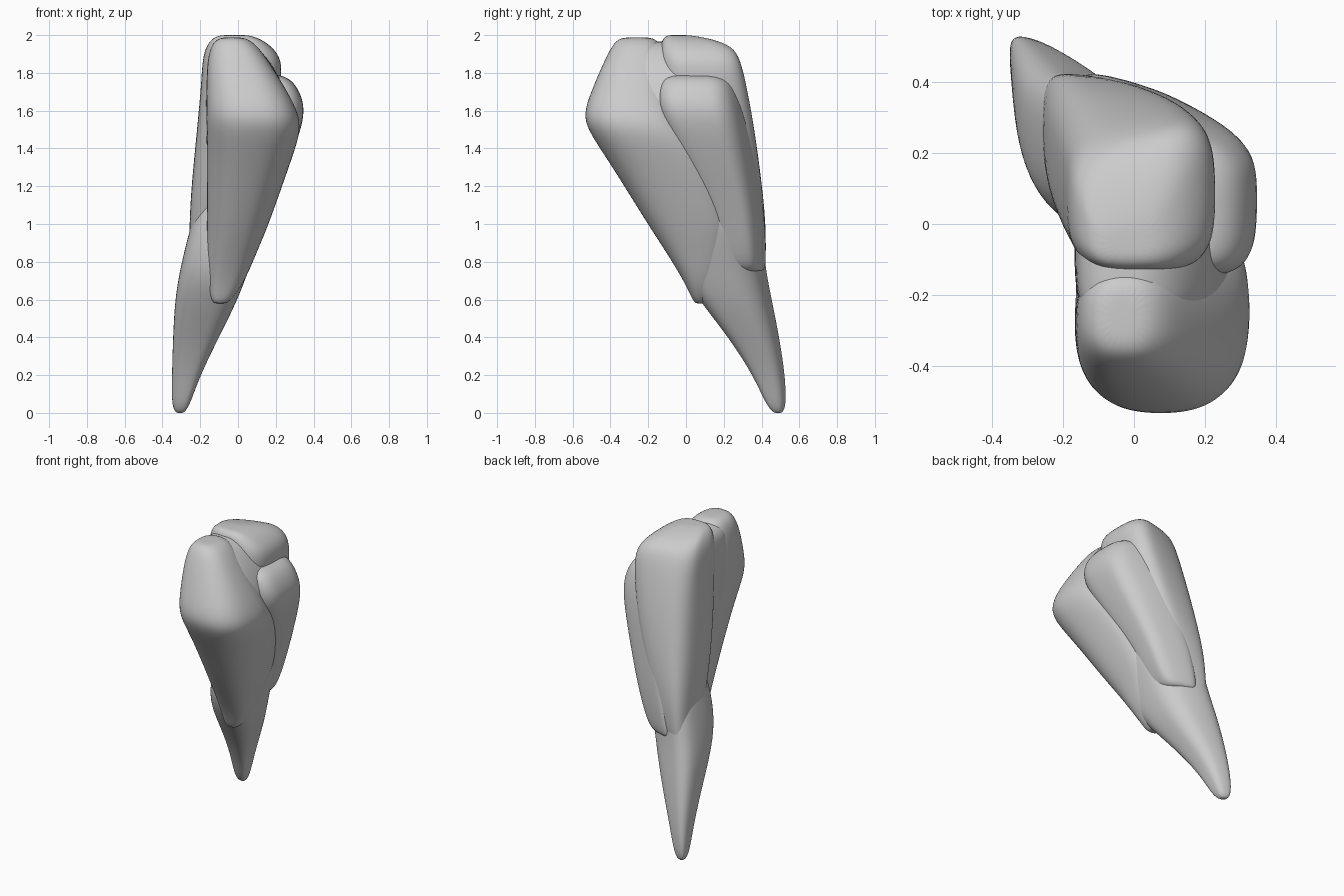
import bpy, bmesh, math

if "Cube" in bpy.data.objects:
    bpy.data.objects.remove(bpy.data.objects["Cube"])

stone = bpy.data.materials.new("stone grey")
stone.use_nodes = True
GREY = (0.6, 0.6, 0.6, 1)
stone.diffuse_color = GREY
stone.node_tree.nodes["Principled BSDF"].inputs["Base Color"].default_value = GREY

SIDES = 24


def fit(values, low, high):
    a, b = min(values), max(values)
    return [low + (v - a) / (b - a) * (high - low) for v in values]


def section(x0, x1, y0, y1, skew, back, power):
    """Rounded outline filling a box; skew slants it all, back only its rear."""
    us, vs = [], []
    for i in range(SIDES):
        t = math.tau * i / SIDES
        c, s = math.cos(t), math.sin(t)
        u = math.copysign(abs(c) ** (2 / power), c)
        v = math.copysign(abs(s) ** (2 / power), s)
        us.append(u)
        vs.append(v + skew * u + back * u * max(v, 0))
    return zip(fit(us, x0, x1), fit(vs, y0, y1))


def lobe(name, levels, skew=0, back=(0, 0), power=2.8):
    """Loft through (z, x0, x1, y0, y1) levels; back runs from bottom to top."""
    bm = bmesh.new()
    rings = []
    for n, (z, *box) in enumerate(levels):
        k = back[0] + (back[1] - back[0]) * n / (len(levels) - 1)
        rings.append([bm.verts.new((x, y, z))
                      for x, y in section(*box, skew, k, power)])
    for low, high in zip(rings, rings[1:]):
        for i in range(SIDES):
            j = (i + 1) % SIDES
            bm.faces.new((low[i], low[j], high[j], high[i]))
    for ring in (rings[0], rings[-1]):
        cap = bm.faces.new(ring)
        bmesh.ops.poke(bm, faces=[cap])
    bmesh.ops.recalc_face_normals(bm, faces=bm.faces[:])
    for f in bm.faces:
        f.smooth = True
    mesh = bpy.data.meshes.new(name)
    bm.to_mesh(mesh)
    bm.free()
    mesh.materials.append(stone)
    ob = bpy.data.objects.new(name, mesh)
    bpy.context.collection.objects.link(ob)
    sub = ob.modifiers.new("soften", "SUBSURF")
    sub.levels = sub.render_levels = 2


# Tapered root that leans back to the tip
lobe("root_spike", [
    (0.0, -.33, -.285, .465, .51),
    (.04, -.352, -.255, .425, .532),
    (.2, -.35, -.20, .355, .525),
    (.4, -.345, -.10, .225, .495),
    (.6, -.335, -.0, .065, .455),
    (.75, -.31, .055, -.03, .425),
    (.9, -.275, .11, -.06, .41),
    (1.05, -.235, .155, -.05, .38),
    (1.2, -.16, .15, .0, .33)], skew=-.27, power=2.8)

# Inner mass that fills the valleys between the lobes
lobe("core", [
    (1.0, -.15, .08, -.02, .30),
    (1.15, -.16, .17, -.12, .33),
    (1.3, -.165, .235, -.25, .33),
    (1.55, -.17, .295, -.36, .27),
    (1.72, -.17, .25, -.34, .22),
    (1.85, -.165, .18, -.30, .10),
    (1.93, -.15, .11, -.29, .05),
    (1.965, -.09, .04, -.24, .0)], power=3.2)

# Large front lobe with a sloping shoulder
lobe("front_lobe", [
    (.58, -.14, -.05, .04, .11),
    (.68, -.16, .03, -.0, .17),
    (.85, -.165, .10, -.105, .23),
    (1.0, -.165, .165, -.205, .27),
    (1.3, -.165, .27, -.39, .19),
    (1.47, -.165, .33, -.505, .07),
    (1.57, -.17, .33, -.55, -.01),
    (1.7, -.168, .265, -.505, -.06),
    (1.85, -.165, .17, -.44, -.10),
    (1.95, -.145, .10, -.39, -.13),
    (1.987, -.10, .04, -.35, -.17)], power=2.5)

# Tallest lobe at the back, its rear turning into a broad diagonal face
lobe("back_lobe", [
    (.735, -.255, -.10, .22, .41),
    (.77, -.262, -.06, .17, .425),
    (1.0, -.258, .0, .08, .425),
    (1.2, -.248, .08, .0, .405),
    (1.5, -.218, .18, -.09, .365),
    (1.75, -.195, .23, -.13, .32),
    (1.87, -.19, .235, -.14, .29),
    (1.94, -.17, .18, -.135, .25),
    (1.98, -.14, .12, -.125, .14),
    (2.0, -.10, .06, -.10, .02)], back=(-.25, .45), power=3.2)

# Lower lobe on the side
lobe("side_lobe", [
    (.745, -.17, .0, .22, .41),
    (.78, -.18, .055, .18, .425),
    (1.0, -.15, .14, .14, .42),
    (1.2, -.10, .22, .04, .395),
    (1.4, -.05, .30, -.07, .365),
    (1.58, .0, .36, -.145, .325),
    (1.69, .02, .335, -.15, .29),
    (1.765, .04, .285, -.13, .26),
    (1.79, .08, .22, -.08, .18)], back=(-.35, -.25), power=3.4)
